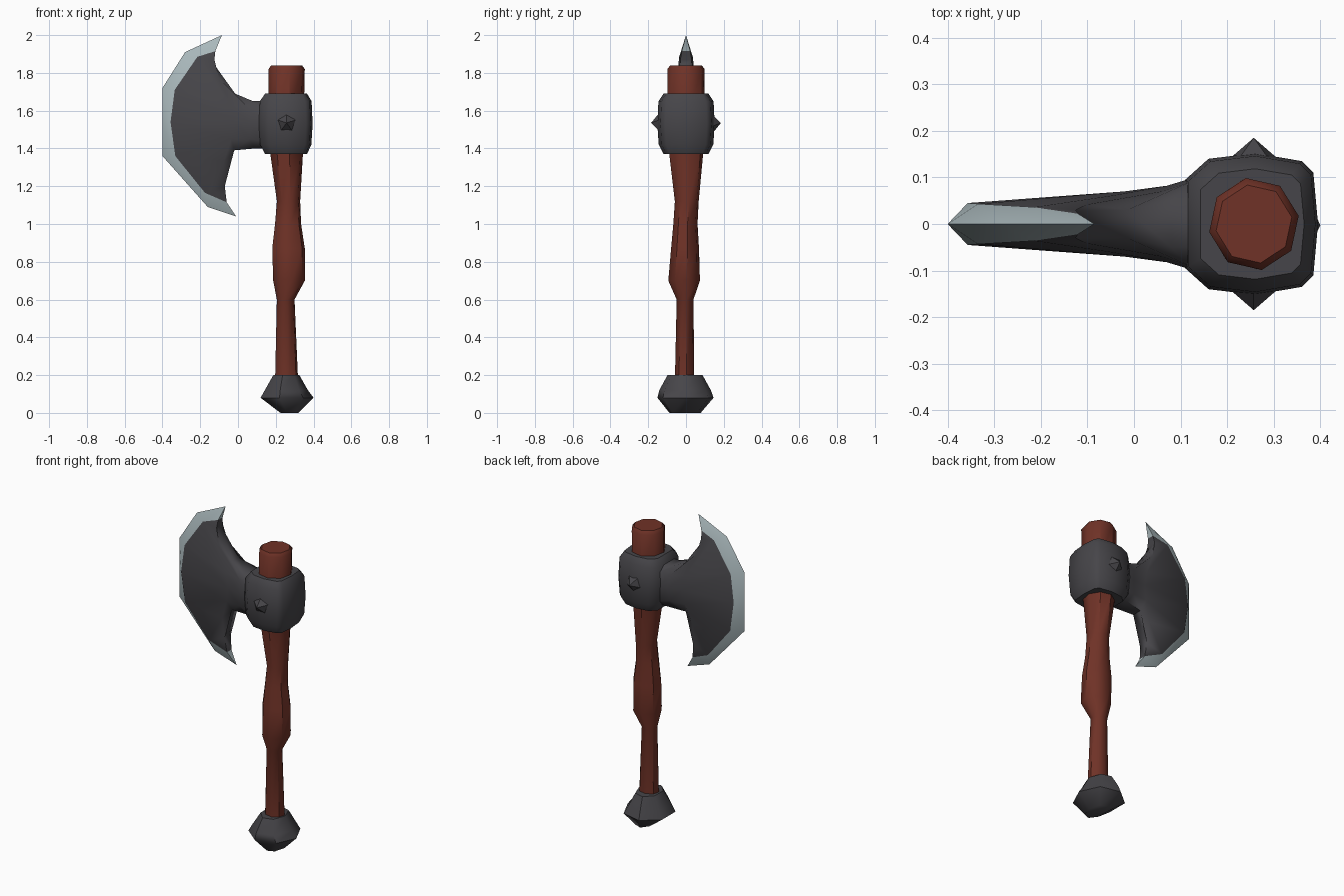
import bpy, bmesh, math
from mathutils import Matrix

cube = bpy.data.objects.get("Cube")
if cube:
    bpy.data.objects.remove(cube, do_unlink=True)


def material(name, rgb):
    m = bpy.data.materials.new(name)
    m.use_nodes = True
    m.diffuse_color = (*rgb, 1)
    bsdf = next(n for n in m.node_tree.nodes if n.type == 'BSDF_PRINCIPLED')
    bsdf.inputs["Base Color"].default_value = (*rgb, 1)
    bsdf.inputs["Roughness"].default_value = 0.7
    return m


WOOD = material("red brown wood", (0.16, 0.032, 0.02))
IRON = material("dark iron", (0.062, 0.06, 0.067))
STEEL = material("bright steel", (0.40, 0.48, 0.50))


def finish(name, bm, mats, angle=45):
    bmesh.ops.recalc_face_normals(bm, faces=bm.faces)
    mesh = bpy.data.meshes.new(name)
    bm.to_mesh(mesh)
    bm.free()
    for m in mats:
        mesh.materials.append(m)
    ob = bpy.data.objects.new(name, mesh)
    bpy.context.collection.objects.link(ob)
    bpy.ops.object.select_all(action='DESELECT')
    ob.select_set(True)
    bpy.context.view_layer.objects.active = ob
    bpy.ops.object.shade_smooth_by_angle(angle=math.radians(angle))
    return ob


def loft(name, rings, mat, angle=45):
    """Join rings of points with quads and cap both ends."""
    bm = bmesh.new()
    rows = [[bm.verts.new(p) for p in ring] for ring in rings]
    n = len(rows[0])
    for a, b in zip(rows, rows[1:]):
        for i in range(n):
            j = (i + 1) % n
            bm.faces.new((a[i], a[j], b[j], b[i]))
    bm.faces.new(rows[0])
    bm.faces.new(rows[-1])
    return finish(name, bm, [mat], angle)


def oval(z, x0, x1, y0, y1, sides, turn=0):
    """Ring filling the given x and y extents at height z."""
    pts = []
    for i in range(sides):
        a = math.tau * i / sides + math.radians(turn)
        pts.append(((x0 + x1) / 2 + (x1 - x0) / 2 * math.cos(a),
                    (y0 + y1) / 2 + (y1 - y0) / 2 * math.sin(a), z))
    return pts


# Handle: z, x extents, y extents
handle = [(0.15, .195, .32, -.06, .045), (0.60, .205, .30, -.05, .04),
          (0.70, .185, .355, -.095, .075), (0.87, .18, .355, -.08, .07),
          (1.00, .195, .335, -.068, .062), (1.12, .205, .33, -.06, .068),
          (1.37, .17, .345, -.09, .092), (1.60, .16, .35, -.1, .1),
          (1.82, .16, .355, -.1, .1), (1.84, .175, .34, -.085, .085)]
loft("handle", [oval(*r, 8, 10) for r in handle], WOOD)

# Pommel: faceted knob
pommel = [(0.0, .22, .32, -.09, .08), (0.08, .105, .4, -.155, .15),
          (0.12, .13, .37, -.145, .135), (0.2, .18, .325, -.1, .09)]
loft("pommel", [oval(*r, 7, 0) for r in pommel], IRON, 50)

# Collar: half plan mirrored in y, scaled per height
half_plan = [(.395, 0), (.385, .11), (.36, .135), (.26, .152), (.16, .14), (.11, .095)]
plan = half_plan + [(x, -y) for x, y in reversed(half_plan[1:])]
collar = [(1.37, .78), (1.42, .95), (1.53, 1), (1.65, .96), (1.69, .78)]
loft("collar", [[(.26 + (x - .26) * s, y * s, z) for x, y in plan]
                for z, s in collar], IRON, 50)

# Side studs
for side, word in ((1, "back"), (-1, "front")):
    bm = bmesh.new()
    bmesh.ops.create_cone(bm, cap_ends=True, segments=5, radius1=.085, radius2=0, depth=.07,
                          matrix=Matrix.Translation((.257, side * .15, 1.535))
                          @ Matrix.Rotation(-side * math.pi / 2, 4, 'X'))
    finish(word + "_stud", bm, [IRON], 30)

# Axe blade: rows from cutting edge to collar, each from top to bottom (x, z, half thickness)
edge = [(-.085, 2.0, 0), (-.28, 1.91, 0), (-.4, 1.72, 0), (-.4, 1.54, 0),
        (-.4, 1.36, 0), (-.16, 1.09, 0), (-.01, 1.04, 0)]
bevel = [(-.12, 1.915, .022), (-.215, 1.885, .036), (-.335, 1.71, .043), (-.357, 1.54, .045),
         (-.332, 1.36, .043), (-.175, 1.165, .036), (-.06, 1.115, .022)]
crease = [(-.125, 1.87, .03), (-.1, 1.77, .042), (-.04, 1.63, .062), (-.02, 1.54, .07),
          (-.035, 1.45, .062), (-.075, 1.33, .045), (-.07, 1.2, .03)]
back = [(-.13, 1.85, .028), (-.015, 1.69, .03), (.06, 1.61, .07), (.07, 1.53, .082),
        (.06, 1.45, .07), (-.02, 1.39, .03), (-.08, 1.25, .028)]
neck = [None, (.08, 1.65, .05), (.12, 1.62, .09), (.12, 1.53, .097),
        (.12, 1.44, .09), (.09, 1.4, .05), None]
root = [None] + [(.2, z, t) for _, z, t in neck[1:-1]] + [None]

bm = bmesh.new()
sheets = []
edge_verts = [bm.verts.new((x, 0, z)) for x, z, t in edge]
for side in (1, -1):
    sheet = [edge_verts]
    for row in (bevel, crease, back, neck, root):
        sheet.append([bm.verts.new((p[0], side * p[2], p[1])) if p else None for p in row])
    sheets.append(sheet)
    for r in range(len(sheet) - 1):
        for i in range(6):
            quad = (sheet[r][i], sheet[r][i + 1], sheet[r + 1][i + 1], sheet[r + 1][i])
            if None not in quad:
                bm.faces.new(quad).material_index = 1 if r == 0 else 0

# Close the top and bottom rims between the two sides
for end, inner in ((0, 1), (6, 5)):
    path = [(r, end) for r in range(4)] + [(r, inner) for r in (3, 4, 5)]
    for (r, i), (q, j) in zip(path, path[1:]):
        corners = (sheets[0][r][i], sheets[0][q][j], sheets[1][q][j], sheets[1][r][i])
        bm.faces.new(list(dict.fromkeys(corners))).material_index = 1 if r == 0 else 0
bm.faces.new(sheets[0][5][1:6] + sheets[1][5][5:0:-1])
finish("axe_blade", bm, [IRON, STEEL], 50)
